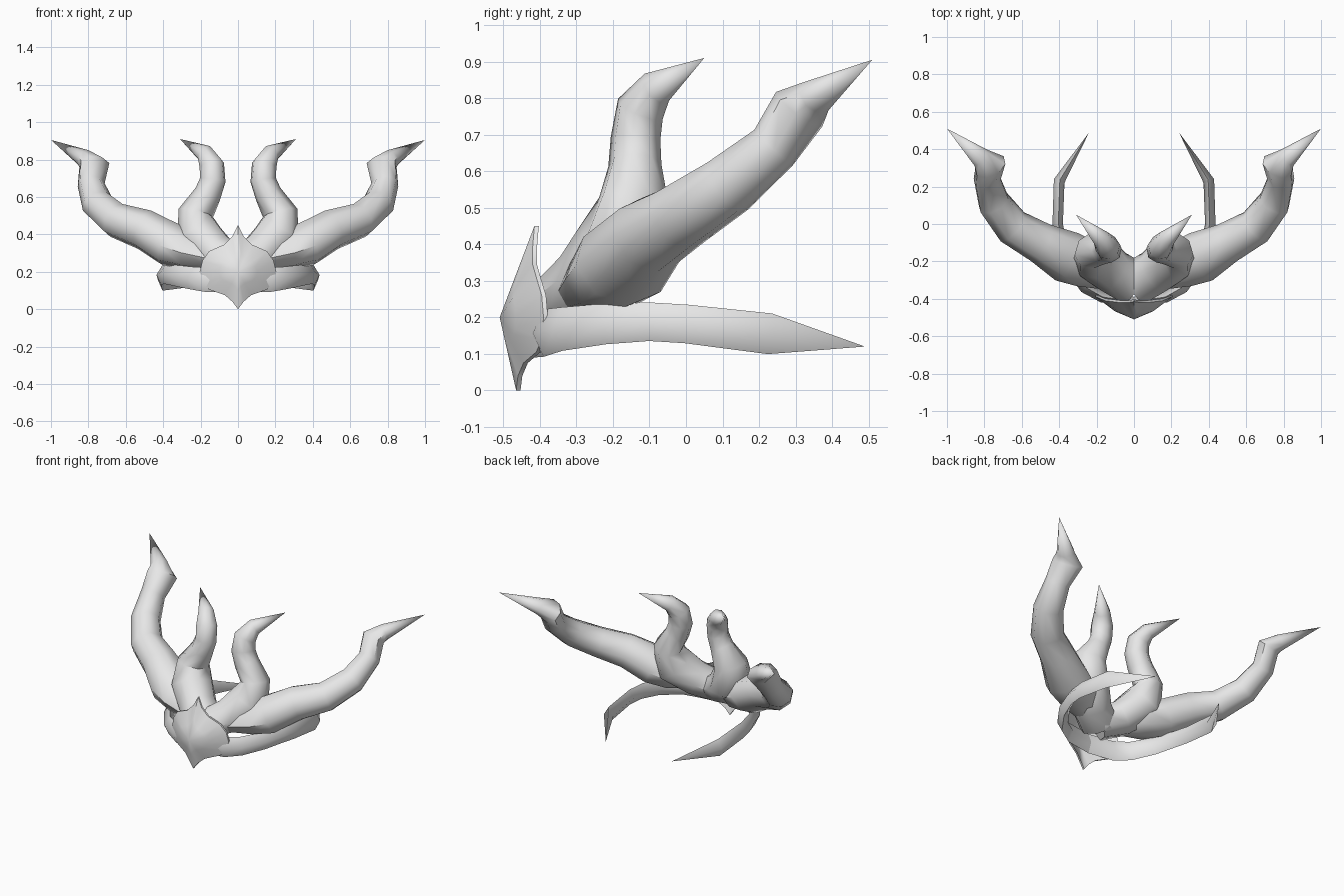
import bpy, bmesh, math
from mathutils import Vector

if "Cube" in bpy.data.objects:
    bpy.data.objects.remove(bpy.data.objects["Cube"])

grey = bpy.data.materials.new("pale_grey")
grey.use_nodes = True
grey.diffuse_color = (0.8, 0.8, 0.8, 1)
grey.node_tree.nodes["Principled BSDF"].inputs["Base Color"].default_value = (0.8, 0.8, 0.8, 1)


def finish(name, bm, angle=50):
    bmesh.ops.recalc_face_normals(bm, faces=bm.faces)
    mesh = bpy.data.meshes.new(name)
    bm.to_mesh(mesh)
    bm.free()
    mesh.materials.append(grey)
    obj = bpy.data.objects.new(name, mesh)
    bpy.context.collection.objects.link(obj)
    bpy.ops.object.select_all(action="DESELECT")
    obj.select_set(True)
    bpy.context.view_layer.objects.active = obj
    bpy.ops.object.shade_smooth_by_angle(angle=math.radians(angle))


def spike(name, path, side, tip, sides=8, angle=50):
    """Tube through (x, y, z, side radius, upright radius) rings, closed to a point."""
    bm = bmesh.new()
    centres = [Vector(p[:3]) for p in path] + [Vector(tip)]
    across = None
    rings = []
    for i, p in enumerate(path):
        a, b = centres[max(i - 1, 0)], centres[i + 1]
        along = (b - a).normalized()
        if across is None:
            across = along.cross(Vector((0, 0, 1)))
        across = (across - along * across.dot(along)).normalized()
        up = across.cross(along)
        ring = []
        for k in range(sides):
            t = math.tau * k / sides
            ring.append(bm.verts.new(centres[i] + across * math.cos(t) * p[3] + up * math.sin(t) * p[4]))
        rings.append(ring)
    point = bm.verts.new(tip)
    for k in range(sides):
        n = (k + 1) % sides
        for lo, hi in zip(rings, rings[1:]):
            bm.faces.new((lo[k], lo[n], hi[n], hi[k]))
        bm.faces.new((rings[-1][k], rings[-1][n], point))
    bm.faces.new(rings[0])
    for v in bm.verts:
        v.co.x *= side
    finish(name, bm, angle)


outer = [(.12, -.29, .27, .07, .06), (.25, -.215, .305, .13, .095), (.36, -.175, .345, .14, .12),
         (.50, -.10, .425, .11, .11), (.65, -.015, .475, .10, .095), (.75, .115, .56, .09, .085),
         (.785, .24, .665, .075, .07), (.768, .31, .77, .092, .07), (.82, .355, .805, .055, .05)]
inner = [(.0, -.32, .245, .12, .09), (.11, -.255, .295, .12, .11), (.21, -.175, .39, .13, .13),
         (.225, -.142, .515, .105, .088), (.162, -.14, .615, .072, .075), (.135, -.138, .69, .067, .072),
         (.14, -.125, .77, .068, .068), (.175, -.08, .83, .05, .05)]
band = [(.0, -.415, .155, .025, .065), (.17, -.39, .157, .03, .065), (.26, -.34, .168, .032, .06),
        (.345, -.22, .182, .032, .056), (.39, -.10, .188, .03, .053), (.408, .0, .182, .028, .053),
        (.40, .23, .155, .03, .056)]
for label, s in (("left", 1), ("right", -1)):
    spike("outer_horn_" + label, outer, s, (1.0, .51, .905))
    spike("inner_horn_" + label, inner, s, (.31, .05, .91))
    spike("side_band_" + label, band, s, (.24, .49, .12), 4, 65)

# Front plate: thin pointed shield bulging forward
half = [(0, -.415, .45), (.03, -.42, .39), (.075, -.42, .345), (.155, -.41, .31), (.19, -.395, .26),
        (.205, -.39, .20), (.185, -.395, .14), (.155, -.41, .105), (.07, -.445, .075),
        (.03, -.46, .04), (0, -.465, 0)]
rim = half + [(-x, y, z) for x, y, z in half[-2:0:-1]]
bm = bmesh.new()
peak = Vector((0, -.51, .20))
for depth in (0, .012):
    shift = Vector((0, depth, 0))
    edge = [bm.verts.new(Vector(p) + shift) for p in rim]
    mid = [bm.verts.new(Vector(p).lerp(peak, .5) + Vector((0, -.08 * abs(p[0]), 0)) + shift) for p in rim]
    centre = bm.verts.new(peak + shift)
    for i in range(len(rim)):
        j = (i + 1) % len(rim)
        bm.faces.new((edge[i], edge[j], mid[j], mid[i]))
        bm.faces.new((mid[i], mid[j], centre))
bmesh.ops.bridge_loops(bm, edges=[e for e in bm.edges if e.is_boundary])
finish("front_plate", bm)
